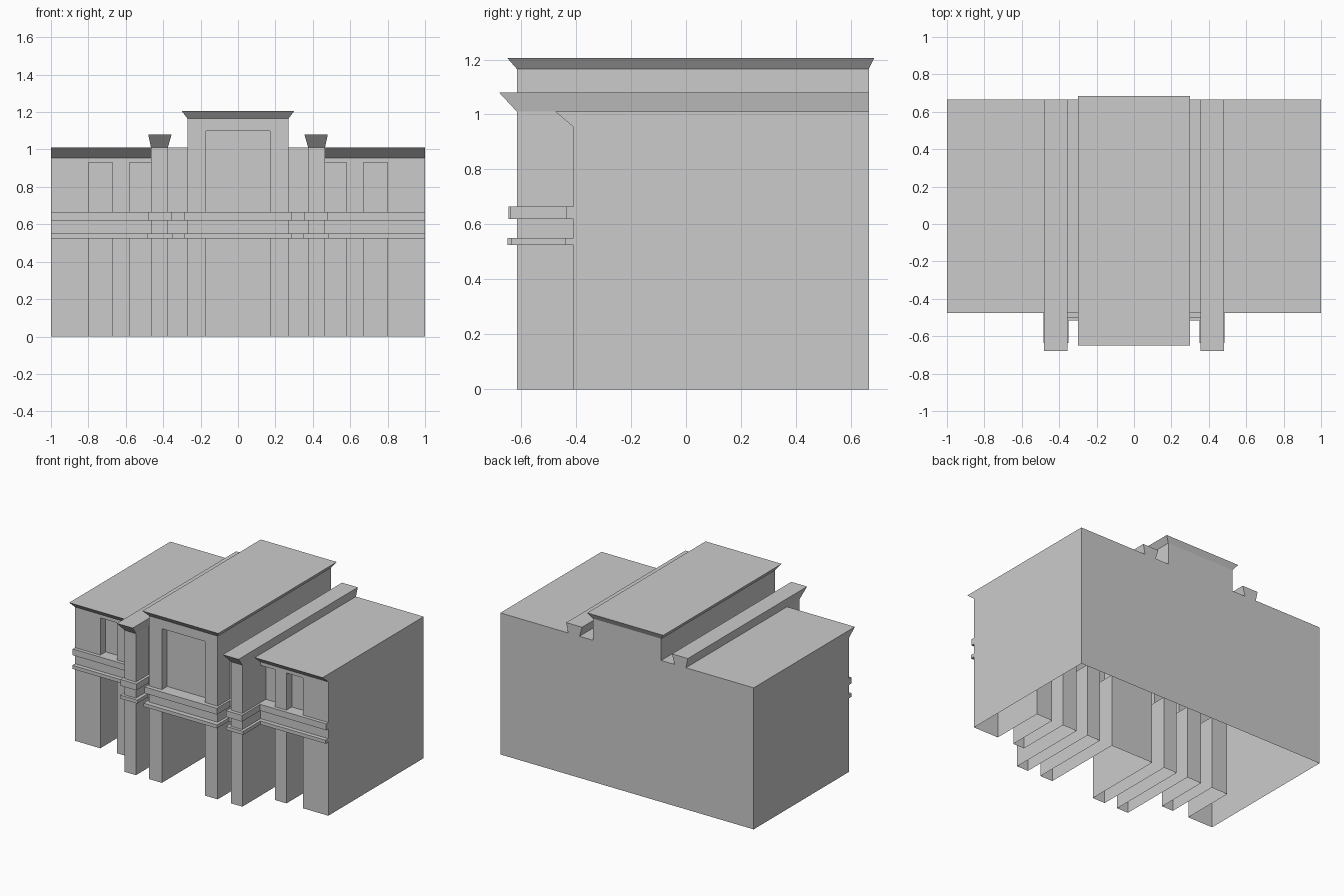
import bpy, bmesh

if "Cube" in bpy.data.objects:
    bpy.data.objects.remove(bpy.data.objects["Cube"])

# Key planes (right half is modelled, then mirrored across x = 0)
FRONT, WING, GAP = -0.615, -0.41, -0.475   # tower/column face, wing face, slot face
DEEP, BACK = -0.02, 0.665                  # ground-floor recess wall, rear wall
Z_LOW, Z_SILL, Z_HEAD, Z_ROOF, Z_TOWER = 0.525, 0.665, 0.93, 1.01, 1.10
INSET = 0.06                               # upper window depth


def poly(bm, pts):
    bm.faces.new([bm.verts.new(p) for p in pts])


def loft(bm, low, z0, high, z1):
    """Wall strip between two outlines (counter-clockwise from above)."""
    for i in range(len(low) - 1):
        a, b, c, d = low[i], low[i + 1], high[i + 1], high[i]
        if a != b:
            poly(bm, [(*a, z0), (*b, z0), (*c, z1), (*d, z1)])


def strip(bm, pts, z0, z1):
    loft(bm, pts, z0, pts, z1)


def level(bm, x0, x1, y0, y1, z, up=True):
    pts = [(x0, y0, z), (x1, y0, z), (x1, y1, z), (x0, y1, z)]
    poly(bm, pts if up else pts[::-1])


def facade(door, gap, win):
    """Front outline with chosen depths for door, slot and wing openings."""
    return [(0, door), (.17, door), (.17, FRONT), (.27, FRONT), (.27, gap),
            (.375, gap), (.375, FRONT), (.465, FRONT), (.465, win), (.58, win),
            (.58, WING), (.67, WING), (.67, win), (.80, win), (.80, WING), (1, WING)]


def finish(bm, name):
    bmesh.ops.remove_doubles(bm, verts=bm.verts, dist=1e-5)
    me = bpy.data.meshes.new(name)
    bm.to_mesh(me)
    bm.free()
    ob = bpy.data.objects.new(name, me)
    bpy.context.collection.objects.link(ob)
    mod = ob.modifiers.new("Mirror", 'MIRROR')
    mod.merge_threshold = 1e-4


REAR = [(1, BACK), (0, BACK)]
WIN_X = [(.465, .58), (.67, .80)]

# Ground floor: piers with deep bays, open underneath
bm = bmesh.new()
strip(bm, facade(DEEP, DEEP, DEEP) + REAR, 0, Z_LOW)
level(bm, 0, .17, FRONT, DEEP, Z_LOW, False)
level(bm, .27, .375, GAP, DEEP, Z_LOW, False)
for a, b in WIN_X:
    level(bm, a, b, WING, DEEP, Z_LOW, False)
finish(bm, "ground_floor_walls")

# Upper floor: shallow windows
bm = bmesh.new()
strip(bm, facade(FRONT, GAP, WING) + REAR, Z_LOW, Z_SILL)
strip(bm, facade(FRONT + INSET, GAP, WING + INSET) + REAR, Z_SILL, Z_HEAD)
strip(bm, facade(FRONT + INSET, GAP, WING) + REAR, Z_HEAD, Z_ROOF)
for a, b in WIN_X:
    level(bm, a, b, WING, WING + INSET, Z_SILL)
    level(bm, a, b, WING, WING + INSET, Z_HEAD, False)
level(bm, 0, .17, FRONT, FRONT + INSET, Z_SILL)
finish(bm, "upper_floor_walls")

# Central tower above the roof line, with flared cornice
bm = bmesh.new()
side = [(.27, FRONT), (.27, BACK), (0, BACK)]
strip(bm, [(0, FRONT + INSET), (.17, FRONT + INSET), (.17, FRONT)] + side, Z_ROOF, Z_TOWER)
level(bm, 0, .17, FRONT, FRONT + INSET, Z_TOWER, False)
plain = [(0, FRONT)] + side
strip(bm, plain, Z_TOWER, 1.165)
loft(bm, plain, 1.165, [(0, -.65), (.30, -.65), (.30, .685), (0, .685)], 1.205)
level(bm, 0, .30, -.65, .685, 1.205)
finish(bm, "central_tower")

# Long flared caps over the columns
bm = bmesh.new()
low = [(.375, FRONT), (.465, FRONT), (.465, BACK), (.375, BACK), (.375, FRONT)]
top = [(.355, -.68), (.48, -.68), (.48, BACK), (.355, BACK), (.355, -.68)]
loft(bm, low, Z_ROOF, top, 1.08)
level(bm, .355, .48, -.68, BACK, 1.08)
finish(bm, "column_cap")

# Wing roof with sloping front cornice, and slot roof
bm = bmesh.new()
level(bm, .465, 1, -.475, BACK, Z_ROOF)
level(bm, .27, .375, GAP, BACK, Z_ROOF)
poly(bm, [(.465, WING, .955), (1, WING, .955), (1, -.475, Z_ROOF), (.465, -.475, Z_ROOF)])
poly(bm, [(1, WING, .955), (1, WING, Z_ROOF), (1, -.475, Z_ROOF)])
finish(bm, "wing_roof")


def belt(name, z0, z1, xc, yc, xa, xb, ycol, ygap, ywing):
    """Horizontal moulding following the facade."""
    bm = bmesh.new()
    outer = [(0, yc), (xc, yc), (xc, ygap), (xa, ygap), (xa, ycol),
             (xb, ycol), (xb, ywing), (1, ywing)]
    inner = [(0, FRONT), (.27, FRONT), (.27, GAP), (.375, GAP), (.375, FRONT),
             (.465, FRONT), (.465, WING), (1, WING)]
    strip(bm, outer + [(1, WING)], z0, z1)
    for i in range(7):
        o0, o1, n0, n1 = outer[i], outer[i + 1], inner[i], inner[i + 1]
        poly(bm, [(*o0, z1), (*o1, z1), (*n1, z1), (*n0, z1)])
        poly(bm, [(*n0, z0), (*n1, z0), (*o1, z0), (*o0, z0)])
    finish(bm, name)


belt("upper_belt", .62, .665, .285, -.645, .355, .48, -.64, -.50, -.435)
belt("lower_belt", .525, .55, .29, -.65, .35, .485, -.635, -.515, -.44)
